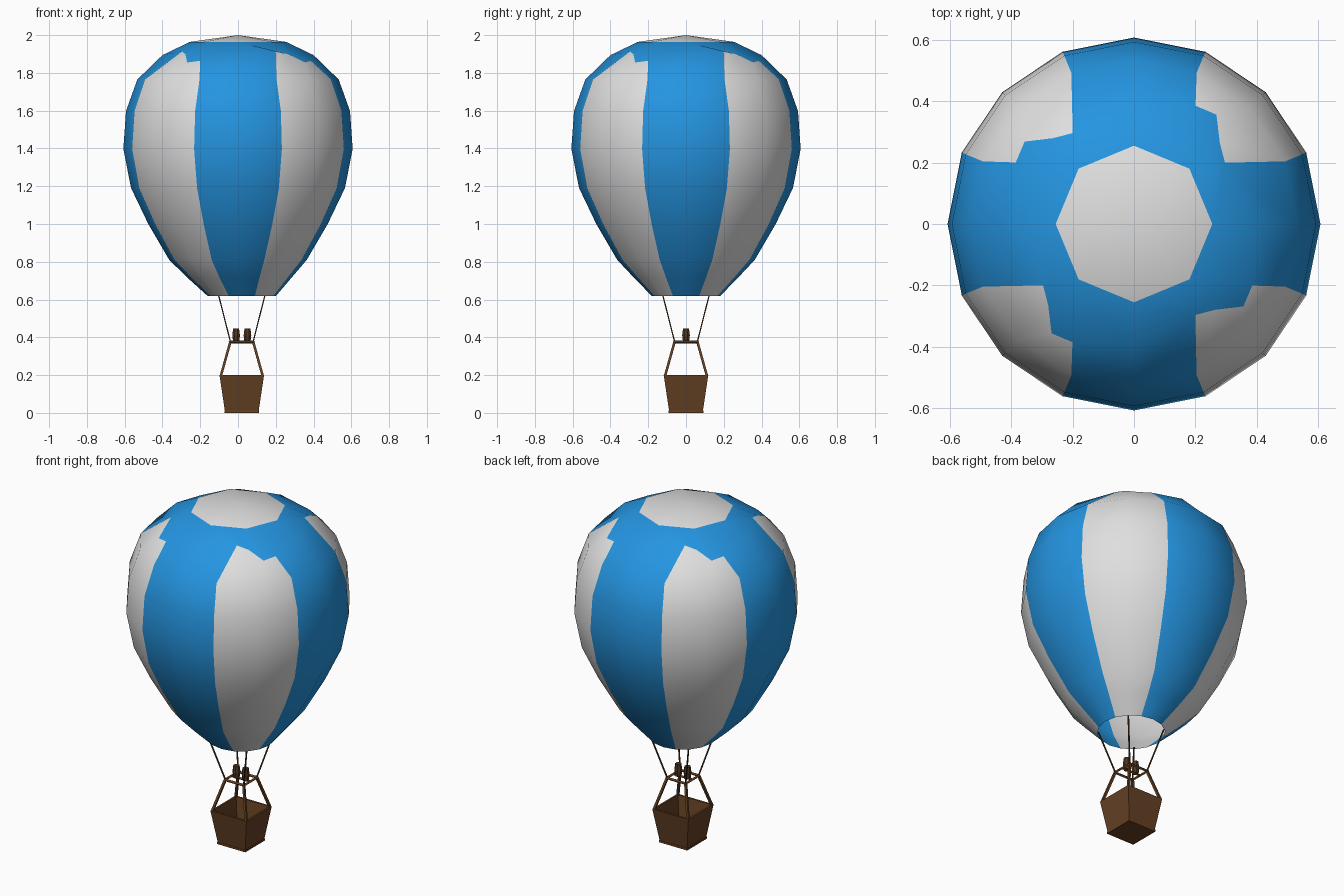
import bpy, bmesh, math
from mathutils import Vector

if "Cube" in bpy.data.objects:
    bpy.data.objects.remove(bpy.data.objects["Cube"])

CX = 0.02  # basket and mouth sit slightly off the envelope axis


def material(name, rgb):
    m = bpy.data.materials.new(name)
    m.diffuse_color = (*rgb, 1)
    m.use_nodes = True
    m.node_tree.nodes["Principled BSDF"].inputs["Base Color"].default_value = m.diffuse_color
    return m


BLUE = material("blue fabric", (0.018, 0.300, 0.750))
WHITE = material("white fabric", (0.730, 0.740, 0.730))
BROWN = material("basket brown", (0.130, 0.052, 0.017))
DARK = material("rope brown", (0.085, 0.038, 0.014))


def finish(name, bm, mats, smooth=False):
    bmesh.ops.recalc_face_normals(bm, faces=bm.faces[:])
    me = bpy.data.meshes.new(name)
    bm.to_mesh(me)
    bm.free()
    for m in mats:
        me.materials.append(m)
    for p in me.polygons:
        p.use_smooth = smooth
    ob = bpy.data.objects.new(name, me)
    bpy.context.collection.objects.link(ob)
    return ob


def polar(r, deg, z, cx=0.0):
    a = math.radians(deg)
    return (cx + r * math.cos(a), r * math.sin(a), z)


def add_rod(bm, a, b, r, sides=4):
    a, b = Vector(a), Vector(b)
    d = b - a
    geo = bmesh.ops.create_cone(bm, cap_ends=True, segments=sides, radius1=r,
                                radius2=r, depth=d.length)
    rot = d.to_track_quat('Z', 'Y').to_matrix()
    for v in geo["verts"]:
        v.co = rot @ v.co + (a + b) / 2


# Envelope: 16-sided striped rings below, blue crown with white cap above
bm = bmesh.new()
profile = [(0.182, 0.62, CX), (0.275, 0.715, 0.008), (0.364, 0.81, 0), (0.475, 1.0, 0),
           (0.566, 1.19, 0), (0.607, 1.397, 0), (0.593, 1.598, 0), (0.533, 1.765, 0)]
rings = [[bm.verts.new(polar(r, i * 22.5, z, cx)) for i in range(16)]
         for r, z, cx in profile]


def face(verts, mat):
    bm.faces.new(verts).material_index = mat


for lo, hi in zip(rings, rings[1:]):
    for i in range(16):
        j = (i + 1) % 16
        face([lo[i], lo[j], hi[j], hi[i]], 1 if i % 4 in (1, 2) else 0)

R = rings[-1]
cap = [bm.verts.new(polar(0.255, i * 45, 1.964)) for i in range(8)]
axis = [bm.verts.new(polar(0.40, i * 90, 1.894)) for i in range(4)]
apex = bm.verts.new((0, 0, 2.0))
for q in range(4):
    # uneven upper ends of the white panels, repeated every quarter turn
    p = [bm.verts.new(polar(r, q * 90 + a, z)) for r, a, z in
         ((0.357, 34, 1.914), (0.385, 43.5, 1.899), (0.446, 53, 1.855), (0.434, 62.5, 1.864))]
    r = [R[(q * 4 + k) % 16] for k in range(5)]
    c = [cap[(q * 2 + k) % 8] for k in range(3)]
    a0, a1 = axis[q], axis[(q + 1) % 4]
    face([r[0], r[1], p[0], a0], 0)
    face([r[1], r[2], p[1], p[0]], 1)
    face([r[2], p[2], p[1]], 1)
    face([r[2], r[3], p[3], p[2]], 1)
    face([r[3], r[4], a1, p[3]], 0)
    face([c[0], a0, p[0]], 0)
    face([c[0], p[0], p[1], c[1]], 0)
    face([c[1], p[1], p[2]], 0)
    face([c[1], p[2], p[3]], 0)
    face([c[1], p[3], a1, c[2]], 0)
    face([c[0], c[1], apex], 1)
    face([c[1], c[2], apex], 1)
finish("envelope", bm, [BLUE, WHITE], smooth=True)

# Basket: open tapered box with wall thickness
bm = bmesh.new()
corners = [(-1, -1), (1, -1), (1, 1), (-1, 1)]
loops = [[bm.verts.new((CX + s * x, s * y, z)) for x, y in corners]
         for s, z in ((0.088, 0.0), (0.118, 0.2), (0.107, 0.2), (0.080, 0.015))]
for lo, hi in zip(loops, loops[1:]):
    for i in range(4):
        j = (i + 1) % 4
        bm.faces.new([lo[i], lo[j], hi[j], hi[i]])
bm.faces.new(loops[0])
bm.faces.new(loops[-1])
finish("basket", bm, [BROWN])

# Base plate lip
bm = bmesh.new()
bmesh.ops.create_cube(bm, size=1)
for v in bm.verts:
    v.co = (CX + v.co.x * 0.184, v.co.y * 0.184, 0.006 + v.co.z * 0.012)
finish("base_plate", bm, [BROWN])

# Uprights and square burner frame
bm = bmesh.new()
for k, (x, y) in enumerate(corners):
    x2, y2 = corners[(k + 1) % 4]
    add_rod(bm, (CX + 0.111 * x, 0.111 * y, 0.195),
            (CX + 0.06 * x, 0.06 * y, 0.378), 0.009)
    add_rod(bm, (CX + 0.062 * x, 0.062 * y, 0.376),
            (CX + 0.062 * x2, 0.062 * y2, 0.376), 0.008)
add_rod(bm, (CX - 0.062, 0, 0.376), (CX + 0.062, 0, 0.376), 0.007)
finish("burner_frame", bm, [BROWN])

# Ropes up to the envelope mouth
bm = bmesh.new()
for x, y in corners:
    add_rod(bm, (CX + 0.06 * x, 0.06 * y, 0.376),
            (CX + 0.124 * x, 0.124 * y, 0.628), 0.0045)
finish("ropes", bm, [DARK])

# Two barrel-shaped burners
bm = bmesh.new()
for x in (CX - 0.03, CX + 0.03):
    bl = [[bm.verts.new(polar(r, i * 45 + 22.5, z, x)) for i in range(8)]
          for r, z in ((0.017, 0.375), (0.022, 0.41), (0.017, 0.447))]
    for lo, hi in zip(bl, bl[1:]):
        for i in range(8):
            j = (i + 1) % 8
            bm.faces.new([lo[i], lo[j], hi[j], hi[i]])
    bm.faces.new(bl[0])
    bm.faces.new(bl[-1])
finish("burners", bm, [DARK])
